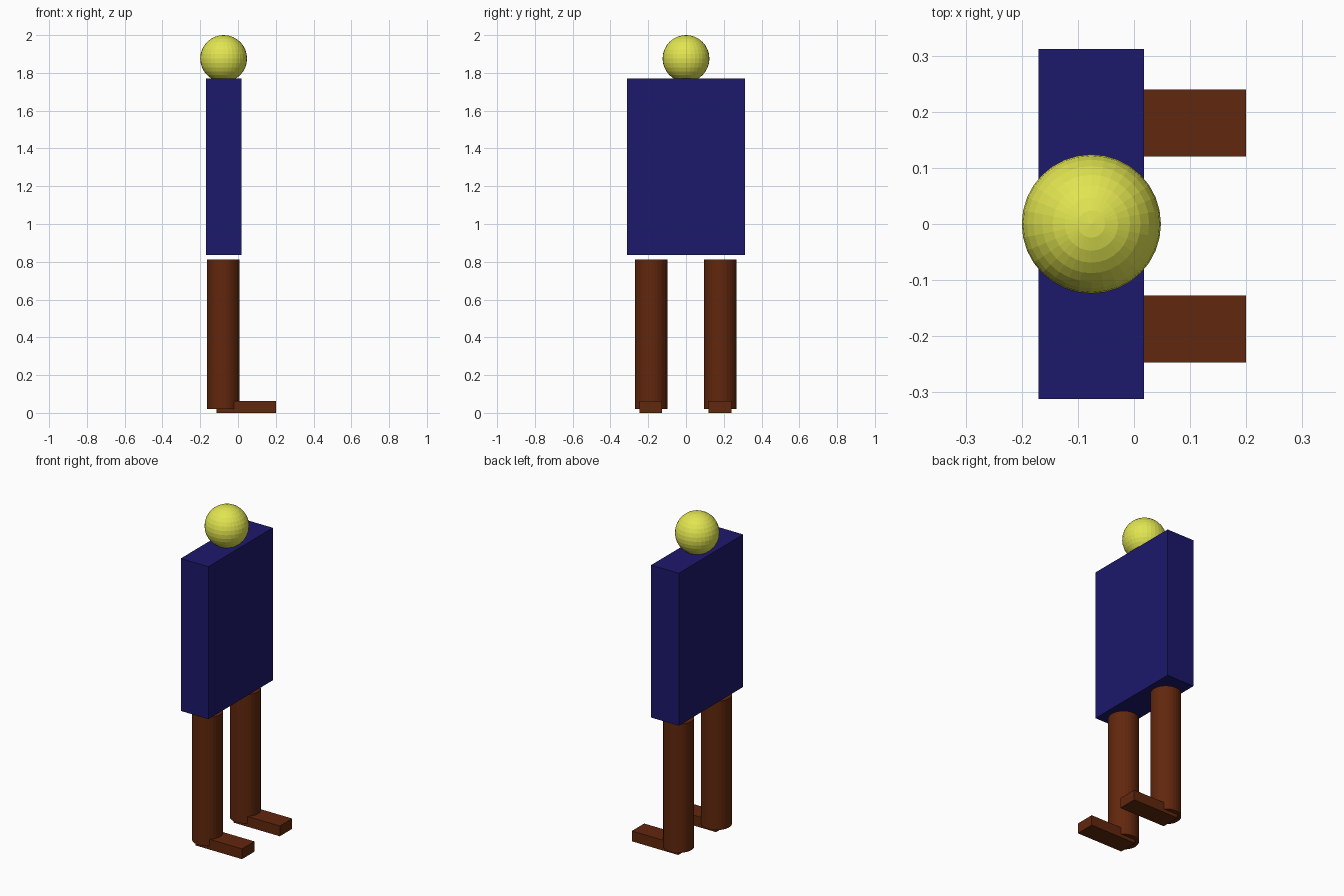
import bpy

if "Cube" in bpy.data.objects:
    bpy.data.objects.remove(bpy.data.objects["Cube"])


def material(name, rgb):
    m = bpy.data.materials.new(name)
    m.diffuse_color = (*rgb, 1)
    m.use_nodes = True
    m.node_tree.nodes["Principled BSDF"].inputs["Base Color"].default_value = m.diffuse_color
    return m


yellow = material("yellow", (0.75, 0.78, 0.08))
navy = material("navy", (0.012, 0.009, 0.15))
brown = material("brown", (0.12, 0.02, 0.004))


def finish(name, mat):
    ob = bpy.context.object
    ob.name = ob.data.name = name
    ob.data.materials.append(mat)
    return ob


def box(name, lo, hi, mat):
    centre = [(a + b) / 2 for a, b in zip(lo, hi)]
    bpy.ops.mesh.primitive_cube_add(size=1, location=centre)
    ob = finish(name, mat)
    ob.scale = [b - a for a, b in zip(lo, hi)]
    bpy.ops.object.transform_apply(location=False, rotation=False, scale=True)
    return ob


# Head: flat-shaded ball sunk slightly into the torso
bpy.ops.mesh.primitive_uv_sphere_add(segments=32, ring_count=16, radius=0.124,
                                     location=(-0.076, 0, 1.876))
finish("head", yellow)

# Torso
box("torso", (-0.17, -0.312, 0.835), (0.018, 0.312, 1.77), navy)

# Legs and feet, toes pointing along +x
for side, leg_y, foot_y in (("right", -0.184, -0.187), ("left", 0.182, 0.18)):
    bpy.ops.mesh.primitive_cylinder_add(vertices=32, radius=0.086, depth=0.79,
                                        location=(-0.078, leg_y, 0.416))
    finish(side + "_leg", brown)
    box(side + "_foot", (-0.115, foot_y - 0.06, 0), (0.2, foot_y + 0.06, 0.063), brown)
